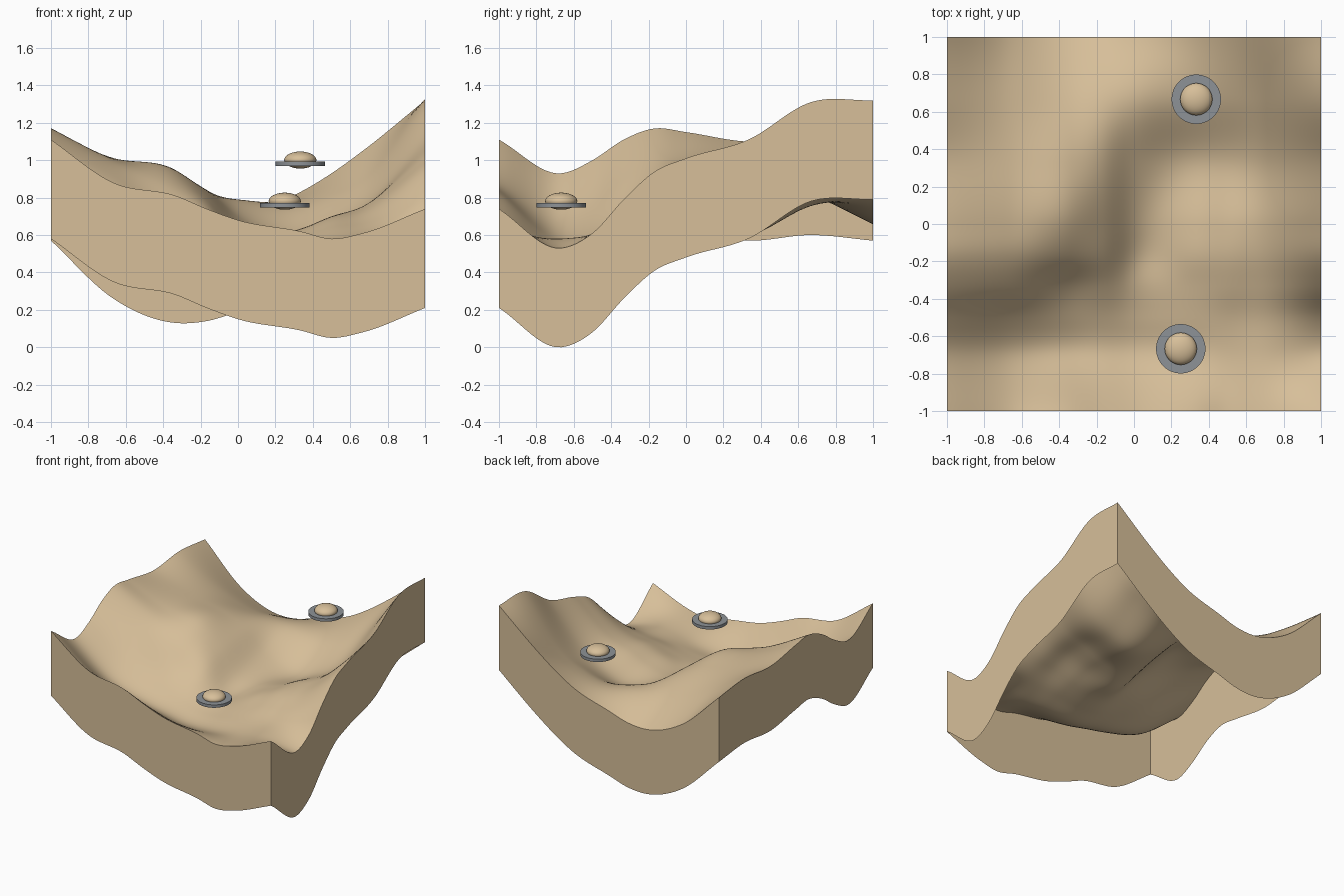
import bpy
import bmesh
from mathutils import Vector

default_cube = bpy.data.objects.get("Cube")
if default_cube:
    bpy.data.objects.remove(default_cube, do_unlink=True)


def make_material(name, rgb):
    material = bpy.data.materials.new(name)
    material.use_nodes = True
    colour = (*rgb, 1.0)
    material.diffuse_color = colour
    material.node_tree.nodes["Principled BSDF"].inputs["Base Color"].default_value = colour
    return material


SAND = make_material("sand", (0.68, 0.52, 0.32))
METAL = make_material("grey metal", (0.27, 0.29, 0.31))

# Terrain control heights in hundredths: one row per y knot, one column per x knot
X_KNOTS = [i / 6 for i in (-6, -4, -2, -1, 0, 2, 3, 4, 6)]
Y_KNOTS = [i / 6 for i in (-6, -4, -3, -2, -1, 0, 2, 4, 6)]
HEIGHTS = [
    [111, 88, 81, 74, 68, 62, 58, 61, 74],
    [93, 68, 56, 53, 50, 52, 55, 58, 53],
    [100, 76, 61, 57, 53, 55, 58, 60, 61],
    [111, 90, 70, 65, 57, 59, 64, 66, 79],
    [117, 99, 85, 75, 59, 63, 69, 72, 94],
    [115, 101, 93, 80, 63, 63, 70, 75, 101],
    [110, 99, 92, 84, 70, 60, 66, 75, 111],
    [113, 93, 82, 81, 79, 76, 81, 89, 131],
    [110, 79, 66, 67, 72, 83, 93, 105, 132],
]
SKIRT_DEPTH = 0.53


def smooth_curve(knots, values, t):
    """Cubic curve through the values, with slopes weighted from both sides."""
    last = len(knots) - 1

    def chord(i):
        return (values[i + 1] - values[i]) / (knots[i + 1] - knots[i])

    def slope(i):
        if i in (0, last):
            return chord(min(i, last - 1))
        before, after = knots[i] - knots[i - 1], knots[i + 1] - knots[i]
        return (chord(i - 1) * after + chord(i) * before) / (before + after)

    i = 0
    while i < last - 1 and t > knots[i + 1]:
        i += 1
    width = knots[i + 1] - knots[i]
    s = (t - knots[i]) / width
    ease = s * s * (3 - 2 * s)
    return (values[i] * (1 - ease) + values[i + 1] * ease
            + width * s * (1 - s) * (slope(i) * (1 - s) - slope(i + 1) * s))


def ground_height(x, y):
    across = [smooth_curve(X_KNOTS, row, x) for row in HEIGHTS]
    return smooth_curve(Y_KNOTS, across, y) / 100


def finish(obj, material, angle=0.7):
    obj.data.materials.append(material)
    bpy.ops.object.select_all(action="DESELECT")
    obj.select_set(True)
    bpy.context.view_layer.objects.active = obj
    bpy.ops.object.shade_smooth_by_angle(angle=angle)


# Terrain: a wavy sheet with a skirt hanging from its border, open underneath
def build_terrain():
    bm = bmesh.new()
    bmesh.ops.create_grid(bm, x_segments=72, y_segments=72, size=1)
    for vert in bm.verts:
        vert.co.z = ground_height(vert.co.x, vert.co.y)
    border = [edge for edge in bm.edges if edge.is_boundary]
    skirt = bmesh.ops.extrude_edge_only(bm, edges=border)["geom"]
    lower = [part for part in skirt if isinstance(part, bmesh.types.BMVert)]
    bmesh.ops.translate(bm, verts=lower, vec=Vector((0, 0, -SKIRT_DEPTH)))
    floor = min(vert.co.z for vert in bm.verts)
    bmesh.ops.translate(bm, verts=bm.verts, vec=Vector((0, 0, -floor)))
    # Sheet faces look up and skirt faces look outward
    bm.normal_update()
    for face in bm.faces:
        centre = face.calc_center_median()
        is_skirt = abs(face.normal.z) < 0.01
        outward = Vector((centre.x, centre.y, 0)) if is_skirt else Vector((0, 0, 1))
        if face.normal.dot(outward) < 0:
            face.normal_flip()
    mesh = bpy.data.meshes.new("terrain")
    bm.to_mesh(mesh)
    bm.free()
    terrain = bpy.data.objects.new("terrain", mesh)
    bpy.context.collection.objects.link(terrain)
    finish(terrain, SAND)


# Hovering saucer: a flat metal disc around a flattened ball
def build_saucer(name, x, y, z):
    bpy.ops.mesh.primitive_cylinder_add(vertices=48, radius=0.132, depth=0.024,
                                        location=(x, y, z))
    disc = bpy.context.object
    disc.name = name + "_disc"
    finish(disc, METAL)

    bpy.ops.mesh.primitive_uv_sphere_add(segments=40, ring_count=20, radius=0.086,
                                         location=(x, y, z + 0.021))
    dome = bpy.context.object
    dome.name = name + "_dome"
    dome.scale.z = 0.53
    finish(dome, SAND, 1.0)


build_terrain()
build_saucer("front_saucer", 0.25, -0.667, 0.76)
build_saucer("back_saucer", 0.333, 0.667, 0.98)
